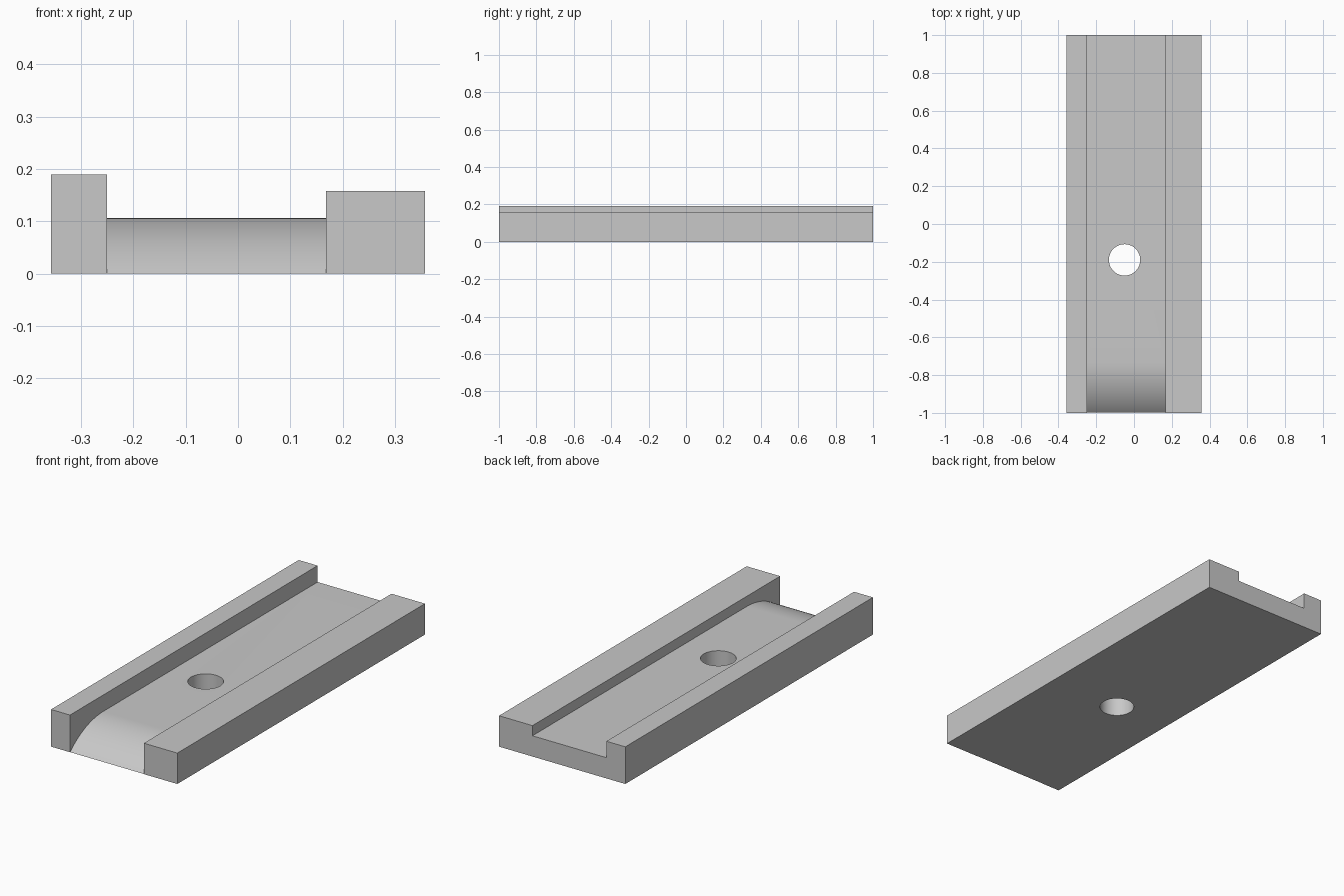
import bpy
import bmesh
from math import sin, cos, asin, sqrt
from mathutils import Vector

if "Cube" in bpy.data.objects:
    bpy.data.objects.remove(bpy.data.objects["Cube"])

grey = bpy.data.materials.new("plain grey")
grey.use_nodes = True
grey.diffuse_color = (0.58, 0.58, 0.58, 1)
grey.node_tree.nodes["Principled BSDF"].inputs["Base Color"].default_value = grey.diffuse_color


def prism(name, points, direction):
    """Extrude a closed outline along a direction."""
    bm = bmesh.new()
    face = bm.faces.new([bm.verts.new(p) for p in points])
    ext = bmesh.ops.extrude_face_region(bm, geom=[face])
    verts = [v for v in ext["geom"] if isinstance(v, bmesh.types.BMVert)]
    bmesh.ops.translate(bm, verts=verts, vec=Vector(direction))
    bmesh.ops.recalc_face_normals(bm, faces=bm.faces)
    mesh = bpy.data.meshes.new(name)
    bm.to_mesh(mesh)
    bm.free()
    mesh.materials.append(grey)
    obj = bpy.data.objects.new(name, mesh)
    bpy.context.collection.objects.link(obj)
    return obj


def cut(body, cutter):
    """Subtract the cutter from the body, then discard it."""
    mod = body.modifiers.new("cut", 'BOOLEAN')
    mod.operation = 'DIFFERENCE'
    mod.solver = 'EXACT'
    mod.object = cutter
    bpy.ops.object.select_all(action='DESELECT')
    body.select_set(True)
    bpy.context.view_layer.objects.active = body
    bpy.ops.object.modifier_apply(modifier=mod.name)
    bpy.data.objects.remove(cutter)


half_width, left_wall, right_wall = 0.357, -0.25, 0.168
tall, low, floor = 0.19, 0.158, 0.106

# Slab with one rail taller than the other
outline = [(-half_width, 0), (half_width, 0), (half_width, low), (0, low),
           (0, tall), (-half_width, tall)]
body = prism("channel_plate", [(x, -1, z) for x, z in outline], (0, 2, 0))

# Channel whose floor rolls down to the front edge
run, ramp_start = 0.27, -0.729
radius = (run ** 2 + floor ** 2) / (2 * floor)
steps = 28
sweep = asin(run / radius) * 1.1
arc = [(ramp_start - radius * sin(sweep * i / steps),
        floor - radius * (1 - cos(sweep * i / steps))) for i in range(steps + 1)]
profile = [(1.1, floor)] + arc + [(-1.1, arc[-1][1]), (-1.1, 0.3), (1.1, 0.3)]
cut(body, prism("channel_cutter", [(left_wall, y, z) for y, z in profile],
                (right_wall - left_wall, 0, 0)))

# Round hole through the floor
bpy.ops.mesh.primitive_cylinder_add(vertices=64, radius=0.083, depth=1,
                                    location=(-0.05, -0.19, 0))
hole = bpy.context.object
hole.name = "hole_cutter"
hole.data.materials.append(grey)
cut(body, hole)

bpy.ops.object.shade_smooth_by_angle(angle=0.5)
